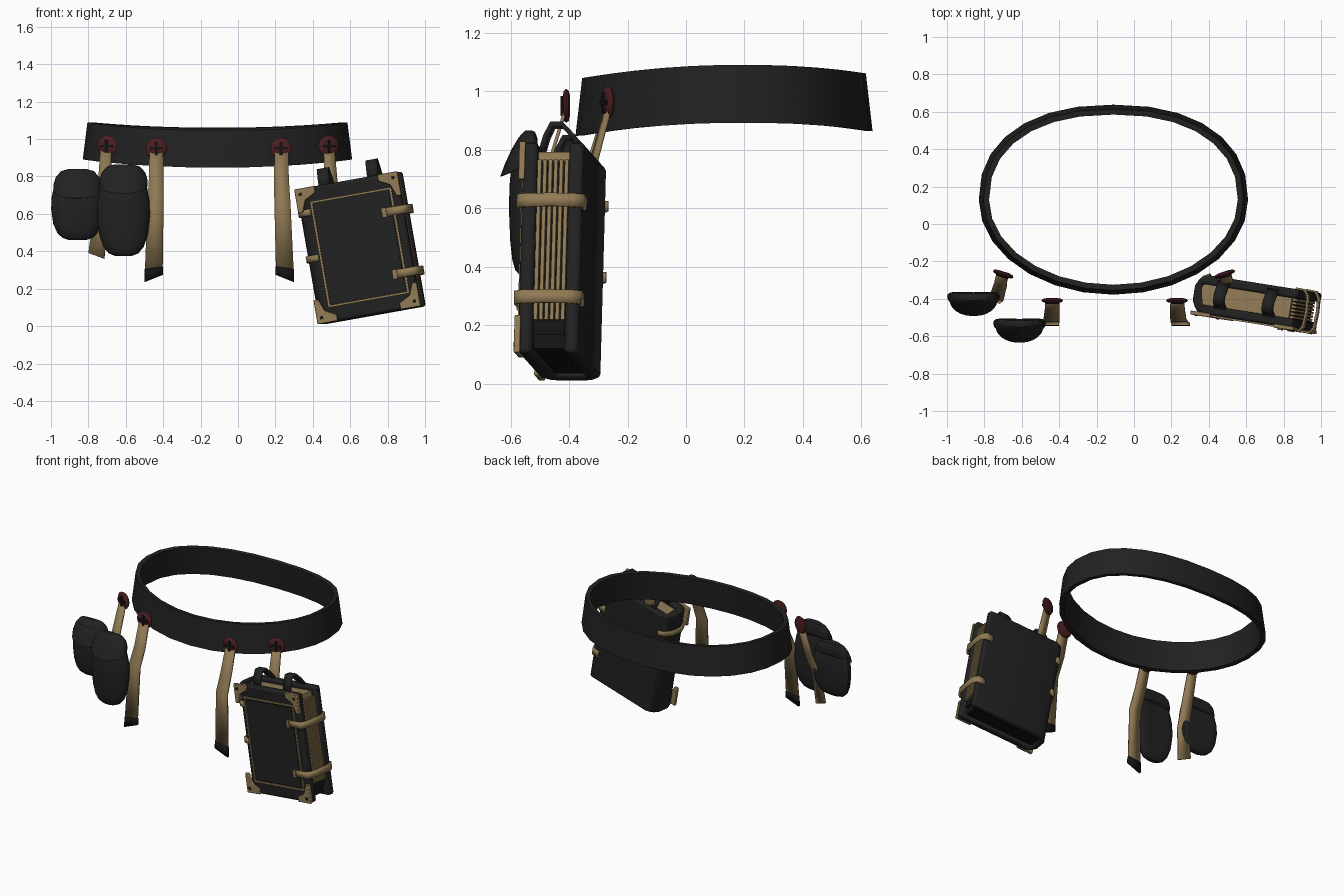
import bpy, bmesh, math
from math import cos, sin, pi, radians
from mathutils import Matrix, Vector

cube = bpy.data.objects.get("Cube")
if cube:
    bpy.data.objects.remove(cube, do_unlink=True)


def material(name, r, g, b):
    m = bpy.data.materials.new(name)
    m.use_nodes = True
    m.diffuse_color = (r, g, b, 1)
    bsdf = m.node_tree.nodes["Principled BSDF"]
    bsdf.inputs["Base Color"].default_value = (r, g, b, 1)
    bsdf.inputs["Roughness"].default_value = 0.8
    return m


LEATHER = material("dark_leather", 0.0155, 0.0155, 0.0155)
BLACK = material("black_trim", 0.007, 0.007, 0.007)
TAN = material("tan_canvas", 0.28, 0.195, 0.09)
RED = material("maroon_button", 0.07, 0.013, 0.015)
UNIT = Matrix.Identity(4)
made = []


def build(name, verts, faces, mat, matrix=UNIT, bevel=0, thick=0):
    mesh = bpy.data.meshes.new(name)
    mesh.from_pydata([tuple(v) for v in verts], [], faces)
    bm = bmesh.new()
    bm.from_mesh(mesh)
    bmesh.ops.recalc_face_normals(bm, faces=bm.faces)
    bm.to_mesh(mesh)
    bm.free()
    mesh.materials.append(mat)
    ob = bpy.data.objects.new(name, mesh)
    bpy.context.collection.objects.link(ob)
    ob.matrix_world = matrix
    if thick:
        mod = ob.modifiers.new("thickness", "SOLIDIFY")
        mod.thickness, mod.offset = thick, 0
    if bevel:
        mod = ob.modifiers.new("bevel", "BEVEL")
        mod.width, mod.segments = bevel, 2
    made.append(ob)
    return ob


def loft(name, rings, mat, matrix=UNIT, loop=False):
    n, k = len(rings[0]), len(rings)
    faces = [(i * n + j, i * n + (j + 1) % n,
              (i + 1) % k * n + (j + 1) % n, (i + 1) % k * n + j)
             for i in range(k if loop else k - 1) for j in range(n)]
    if not loop:
        faces += [tuple(range(n)), tuple(range((k - 1) * n, k * n))]
    return build(name, [v for r in rings for v in r], faces, mat, matrix)


def box(name, lo, hi, mat, matrix=UNIT):
    verts = [(x, y, z) for x in (lo[0], hi[0]) for y in (lo[1], hi[1]) for z in (lo[2], hi[2])]
    faces = [(0, 1, 3, 2), (4, 6, 7, 5), (0, 4, 5, 1), (2, 3, 7, 6), (0, 2, 6, 4), (1, 5, 7, 3)]
    return build(name, verts, faces, mat, matrix)


def prism(name, near, far, mat, matrix=UNIT, bevel=0):
    n = len(near)
    faces = [tuple(range(n)), tuple(range(n, 2 * n))]
    faces += [(i, (i + 1) % n, n + (i + 1) % n, n + i) for i in range(n)]
    return build(name, near + far, faces, mat, matrix, bevel)


def ribbon(name, path, side, mat, matrix=UNIT, thick=0.012):
    # each path point: x, y, z, width, slant of the cross edge
    verts = []
    for x, y, z, w, s in path:
        off = (Vector(side) + Vector((0, 0, s))) * w / 2
        verts += [Vector((x, y, z)) - off, Vector((x, y, z)) + off]
    faces = [(2 * i, 2 * i + 1, 2 * i + 3, 2 * i + 2) for i in range(len(path) - 1)]
    return build(name, verts, faces, mat, matrix, thick=thick)


def power(v, e):
    return math.copysign(abs(v) ** e, v)


# Belt: oval band, fuller at the back, flared at the bottom and raised at both sides
def belt_ring(a, b, z, n=28):
    ring = []
    for t in (2 * pi * i / n for i in range(n)):
        e = 0.88 if sin(t) > 0 else 1
        ring.append((-0.11 + a * power(cos(t), e), 0.13 + b * power(sin(t), e),
                     z + 0.037 * cos(t) ** 2 + 0.008 * sin(t)))
    return ring


loft("belt", [belt_ring(0.695, 0.485, 1.053), belt_ring(0.72, 0.508, 0.855),
              belt_ring(0.69, 0.478, 0.857), belt_ring(0.665, 0.455, 1.05)], LEATHER, loop=True)


# Buttons with a dark cross
def button(name, x, y, z, yaw):
    m = Matrix.Translation((x, y, z)) @ Matrix.Rotation(radians(yaw), 4, "Z")
    rings = [[(r * cos(2 * pi * i / 16), d, r * sin(2 * pi * i / 16)) for i in range(16)]
             for r, d in ((0.03, 0.014), (0.052, 0.009), (0.058, 0), (0.05, -0.008), (0.03, -0.012))]
    loft(name, rings, RED, m)
    box(name + "_cross_bar", (-0.034, -0.019, -0.007), (0.034, -0.01, 0.007), BLACK, m)
    box(name + "_cross_post", (-0.007, -0.019, -0.034), (0.007, -0.01, 0.034), BLACK, m)


button("right_outer_button", -0.70, -0.268, 0.962, -18)
button("right_inner_button", -0.437, -0.41, 0.95, 0)
button("left_inner_button", 0.23, -0.41, 0.95, 0)
button("left_outer_button", 0.485, -0.268, 0.962, 18)

# Hanging straps
ribbon("right_outer_strap", [(-0.705, -0.262, 0.96, 0.06, 0), (-0.715, -0.33, 0.74, 0.072, 0),
       (-0.735, -0.395, 0.58, 0.08, 0), (-0.757, -0.41, 0.375, 0.088, -0.35)], (0.95, -0.25, 0), TAN)
ribbon("left_outer_strap", [(0.485, -0.262, 0.96, 0.06, 0), (0.497, -0.31, 0.78, 0.07, 0),
       (0.505, -0.33, 0.7, 0.07, 0)], (0.95, 0.25, 0), TAN)
for name, x0, x1, s in (("right_inner", -0.437, -0.45, 0.4), ("left_inner", 0.232, 0.25, -0.4)):
    ribbon(name + "_strap", [(x0, -0.405, 0.96, 0.072, 0), (x0, -0.46, 0.78, 0.08, 0),
           (x0 * 0.7 + x1 * 0.3, -0.515, 0.66, 0.086, 0), (x1, -0.535, 0.31, 0.095, s / 2)],
           (1, 0, 0), TAN)
    ribbon(name + "_strap_tip", [(x1, -0.535, 0.312, 0.098, s / 3), (x1, -0.537, 0.255, 0.1, s)],
           (1, 0, 0), BLACK, thick=0.016)


# Pouches: rounded body with an overhanging flap that slopes forward
def pouch_ring(w, d, z, shift=0, droop=0, n=24):
    ring = []
    for t in (2 * pi * i / n for i in range(n)):
        x, y = w * power(cos(t), 0.85), d * power(sin(t), 0.85)
        ring.append((x, y + shift + 1.3 * x * x, z + droop * sin(t)))
    return ring


def pouch(name, x, y, bottom, top):
    m = Matrix.Translation((x, y, 0))
    h = top - bottom
    body = [(0.045, 0.016, 0), (0.08, 0.028, 0.03), (0.108, 0.038, 0.1), (0.13, 0.045, 0.23),
            (0.141, 0.049, 0.43), (0.139, 0.048, 0.6), (0.126, 0.042, 0.75), (0.1, 0.026, 0.9)]
    loft(name + "_body", [pouch_ring(w, d, bottom + f * h, 0.01) for w, d, f in body], LEATHER, m)
    flap = [(0.115, 0.058, 0.125, 0.032, -0.009), (0.127, 0.063, 0.12, 0.036, -0.006),
            (0.129, 0.056, 0.085, 0.028, 0.003), (0.117, 0.044, 0.045, 0.018, 0.014),
            (0.09, 0.028, 0.014, 0.009, 0.022), (0.05, 0.013, 0, 0, 0.028)]
    loft(name + "_flap", [pouch_ring(w, d, top - f, s, dr) for w, d, f, dr, s in flap], LEATHER, m)


pouch("outer_pouch", -0.858, -0.424, 0.46, 0.84)
pouch("inner_pouch", -0.612, -0.566, 0.375, 0.865)

# Book-shaped case: U-shaped cover around a tan block of leaves
CASE = (Matrix.Translation((0.65, -0.42, 0.418)) @ Matrix.Rotation(radians(-9), 4, "Z")
        @ Matrix.Rotation(radians(-10), 4, "Y"))
half = [(0.285, 0.055), (0.285, 0.105), (-0.215, 0.105), (-0.255, 0.085), (-0.277, 0.04)]
outline = half + [(x, -y) for x, y in reversed(half)] + [(-0.24, -0.055), (-0.24, 0.055)]
prism("case_cover", [(x, y, -0.367) for x, y in outline], [(x, y, 0.365) for x, y in outline],
      LEATHER, CASE, 0.014)
box("case_leaves", (-0.245, -0.057, -0.25), (0.25, 0.057, 0.335), TAN, CASE)
box("case_lower_block", (-0.245, -0.057, -0.345), (0.24, 0.057, -0.25), BLACK, CASE)
box("leaf_backing", (0.25, -0.055, -0.3), (0.256, 0.055, 0.3), BLACK, CASE)
for i in range(6):
    y = -0.047 + i * 0.0188
    box("leaf_%d" % (i + 1), (0.25, y - 0.0065, -0.25), (0.275, y + 0.0065, 0.305), TAN, CASE)

# Front panel and its tan border
MID = 0.018
box("front_panel", (MID - 0.205, -0.112, -0.27), (MID + 0.205, -0.1, 0.27), LEATHER, CASE)
for s, level, side in ((-1, "lower", "right"), (1, "upper", "left")):
    z, x = s * 0.282, MID + s * 0.217
    box(level + "_border", (MID - 0.223, -0.113, z - 0.006), (MID + 0.223, -0.104, z + 0.006), TAN, CASE)
    box(side + "_border", (x - 0.006, -0.113, -0.282), (x + 0.006, -0.104, 0.282), TAN, CASE)

# Thin corner guards with dark studs
guard = [(0, 0), (0, 0.13), (0.025, 0.13), (0.05, 0.065), (0.11, 0.035), (0.11, 0)]
for sx, side in ((-1, "right"), (1, "left")):
    for sz, level in ((-1, "lower"), (1, "upper")):
        pts = [(0.006 + sx * (0.283 - a), sz * (0.366 - b)) for a, b in guard]
        name = side + "_" + level + "_guard"
        prism(name, [(x, -0.117, z) for x, z in pts], [(x, -0.096, z) for x, z in pts], TAN, CASE, 0.004)
        x, z = 0.006 + sx * 0.255, sz * 0.335
        box(name + "_stud", (x - 0.008, -0.121, z - 0.008), (x + 0.008, -0.115, z + 0.008), BLACK, CASE)

# Straps around the leaf side and tabs around the spine
for z, level in ((-0.175, "lower"), (0.16, "upper")):
    path = [(0.175, -0.113), (0.285, -0.115), (0.305, -0.085), (0.31, 0), (0.305, 0.075),
            (0.285, 0.106), (0.235, 0.108)]
    ribbon(level + "_case_strap", [(x, y, z, 0.046, 0) for x, y in path], (0, 0, 1), TAN, CASE)
    box(level + "_strap_keeper", (0.17, -0.125, z - 0.026), (0.195, -0.105, z + 0.026), TAN, CASE)
for z, level in ((-0.015, "lower"), (0.232, "upper")):
    path = [(-0.21, -0.112), (-0.258, -0.092), (-0.283, -0.042), (-0.283, 0.042), (-0.258, 0.092), (-0.225, 0.11)]
    ribbon(level + "_spine_tab", [(x, y, z, 0.036, 0) for x, y in path], (0, 0, 1), TAN, CASE)

# Carrying loops on top, leaning forward
for x, side in ((-0.12, "right"), (0.147, "left")):
    path = [(-0.06, 0.35), (-0.045, 0.405), (-0.025, 0.447), (0.01, 0.447), (0.045, 0.41), (0.085, 0.355)]
    ribbon(side + "_carry_loop", [(x, y, z, 0.062, 0) for y, z in path], (1, 0, 0), LEATHER, CASE, 0.016)

# Smooth shading with sharp edges kept
bpy.ops.object.select_all(action="DESELECT")
for ob in made:
    ob.select_set(True)
bpy.context.view_layer.objects.active = made[0]
bpy.ops.object.shade_smooth_by_angle(angle=radians(35))
